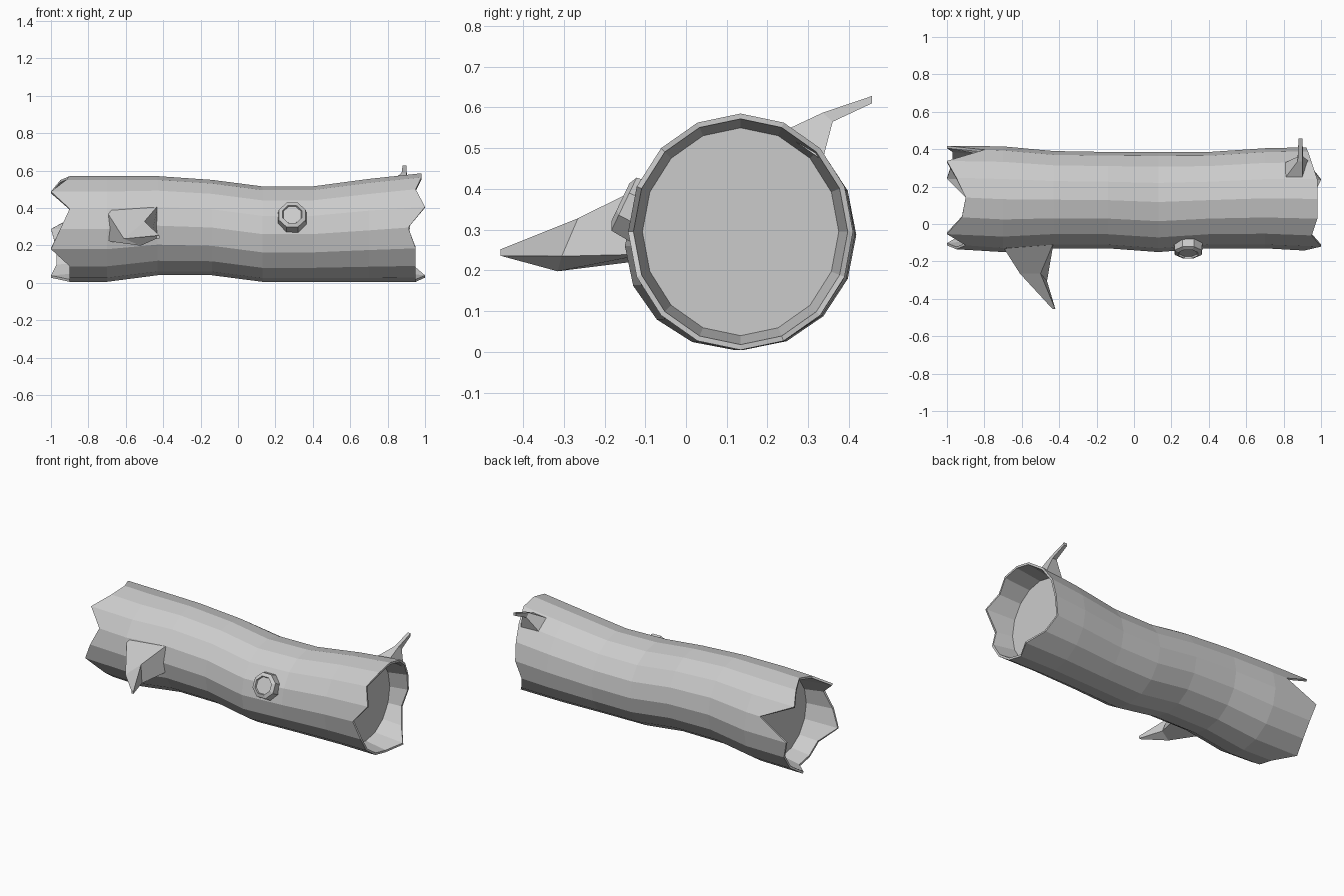
import bpy, bmesh
from math import sin, cos, pi
from mathutils import Vector

if "Cube" in bpy.data.objects:
    bpy.data.objects.remove(bpy.data.objects["Cube"], do_unlink=True)

grey = bpy.data.materials.new("pale_grey")
grey.use_nodes = True
color = (0.6, 0.6, 0.6, 1)
grey.diffuse_color = color
grey.node_tree.nodes["Principled BSDF"].inputs["Base Color"].default_value = color


def loft(name, rings):
    """Skin equal-sized rings of points and close both ends."""
    bm = bmesh.new()
    loops = [[bm.verts.new(p) for p in ring] for ring in rings]
    n = len(loops[0])
    for a, b in zip(loops, loops[1:]):
        for i in range(n):
            j = (i + 1) % n
            bm.faces.new((a[i], a[j], b[j], b[i]))
    bm.faces.new(loops[0][::-1])
    bm.faces.new(loops[-1])
    bmesh.ops.recalc_face_normals(bm, faces=bm.faces)
    mesh = bpy.data.meshes.new(name)
    bm.to_mesh(mesh)
    bm.free()
    mesh.materials.append(grey)
    obj = bpy.data.objects.new(name, mesh)
    bpy.context.collection.objects.link(obj)
    return obj


SIDES = 16


def section(xs, top, bottom, front, back, inset=0.0):
    """Oval log section, starting at the top and turning to the back."""
    if not isinstance(xs, list):
        xs = [xs] * SIDES
    cy, cz = (front + back) / 2, (top + bottom) / 2
    ry, rz = (back - front) / 2 - inset, (top - bottom) / 2 - inset
    return [(x, cy + ry * sin(2 * pi * i / SIDES), cz + rz * cos(2 * pi * i / SIDES))
            for i, x in enumerate(xs)]


# Hollow log: recessed end, broken rim, outer bark, broken rim, recessed end
right_break = [-.9, -.95, -1, -.8, -1, -.97, -.97, -1,
               -.9, -.9, -.9, -1, -.95, -.9, -1, -.92]
left_break = [.98, .98, .95, .93, .92, .89, .93, 1,
              .95, .95, .95, .95, .91, 1, .95, .98]
right_end = (.57, .005, -.135, .418)
left_end = (.585, .005, -.142, .41)
bark = [
    (-.7, .57, .005, -.15, .415),
    (-.43, .57, .04, -.13, .39),
    (-.14, .55, .04, -.13, .385),
    (.13, .515, .005, -.15, .385),
    (.4, .515, .005, -.13, .385),
    (.7, .555, .005, -.13, .405),
]
rings = [section(-.78, *right_end, .035),
         section(right_break, *right_end, .013),
         section(right_break, *right_end)]
rings += [section(*s) for s in bark]
rings += [section(left_break, *left_end),
          section(left_break, *left_end, .013),
          section(.81, *left_end, .035)]
loft("hollow_log", rings)

# Large bent branch stub on the front
loft("front_branch", [
    [(-.715, -.1, .4), (-.43, -.1, .41), (-.43, -.1, .24), (-.715, -.1, .225)],
    [(-.61, -.265, .235), (-.5, -.265, .328), (-.465, -.305, .235), (-.52, -.315, .198)],
    [(-.435, -.455, .252), (-.42, -.455, .252), (-.42, -.455, .236), (-.435, -.455, .236)],
])

# Small branch stub at the upper back
loft("back_branch", [
    [(.8, .235, .53), (.9, .235, .54), (.935, .335, .47), (.8, .325, .47)],
    [(.875, .335, .587), (.9, .335, .587), (.905, .36, .565), (.875, .36, .565)],
    [(.88, .456, .628), (.9, .456, .628), (.9, .456, .61), (.88, .456, .61)],
])

# Eight-sided cut knot with a shallow recessed face
axis = Vector((0, -.9, .43)).normalized()
side = Vector((1, 0, 0))
up = side.cross(axis)


def knot_ring(radius, out):
    c = Vector((.29, -.125, .35)) + axis * out
    return [c + radius * (cos(a) * side + sin(a) * up)
            for a in (2 * pi * (i + .5) / 8 for i in range(8))]


loft("cut_knot", [knot_ring(.085, -.04), knot_ring(.078, .03),
                  knot_ring(.056, .04), knot_ring(.052, .03)])
